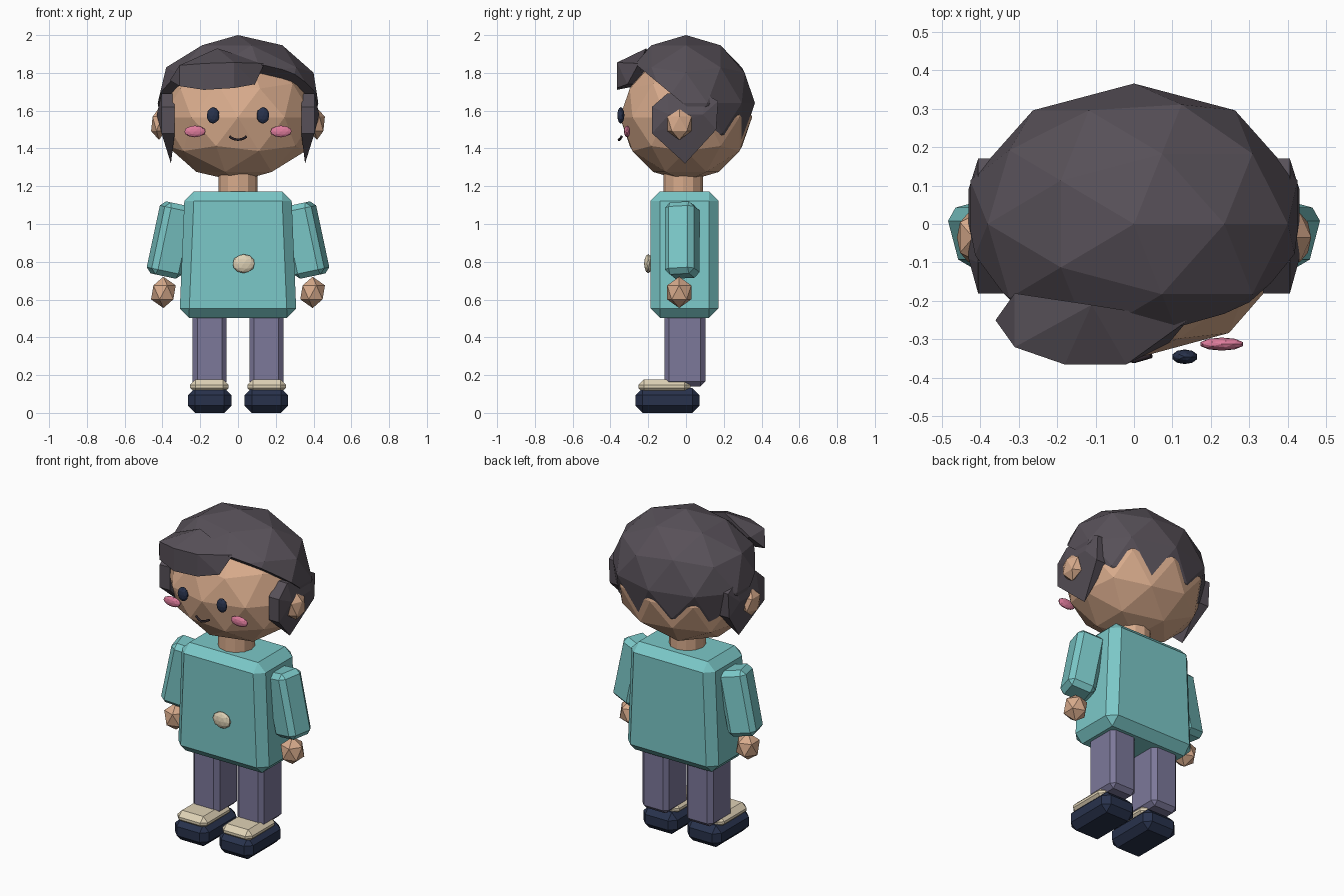
import bpy, bmesh
from math import radians
from mathutils import Matrix, Vector

cube = bpy.data.objects.get("Cube")
if cube:
    bpy.data.objects.remove(cube, do_unlink=True)


def material(name, hexa):
    def lin(c):
        return c / 12.92 if c <= 0.04045 else ((c + 0.055) / 1.055) ** 2.4
    col = [lin(int(hexa[i:i + 2], 16) / 255) for i in (0, 2, 4)] + [1]
    m = bpy.data.materials.new(name)
    m.use_nodes = True
    m.diffuse_color = col
    m.node_tree.nodes["Principled BSDF"].inputs["Base Color"].default_value = col
    return m


SKIN = material("skin", "D8AB8C")
HAIR = material("dark_hair", "575058")
SHIRT = material("teal_shirt", "7BC8C8")
TROUSERS = material("purple_trousers", "7C789A")
CREAM = material("cream", "DFD2B6")
NAVY = material("navy", "28324C")
PINK = material("blush_pink", "DE7C9C")
MOUTH = material("mouth_dark", "2A2228")


def finish(name, bm, mat):
    bmesh.ops.recalc_face_normals(bm, faces=bm.faces)
    me = bpy.data.meshes.new(name)
    bm.to_mesh(me)
    bm.free()
    me.materials.append(mat)
    ob = bpy.data.objects.new(name, me)
    bpy.context.collection.objects.link(ob)
    return ob


def ball(name, mat, loc, radii, detail=2, cut=None):
    """Faceted ellipsoid, optionally trimmed by a plane."""
    bm = bmesh.new()
    bmesh.ops.create_icosphere(bm, subdivisions=detail, radius=1)
    bmesh.ops.transform(bm, verts=bm.verts, matrix=Matrix.Translation(loc) @ Matrix.Diagonal((*radii, 1)))
    if cut:
        point, normal = cut
        geom = bm.verts[:] + bm.edges[:] + bm.faces[:]
        bmesh.ops.bisect_plane(bm, geom=geom, plane_co=point, plane_no=normal, clear_inner=True)
        bmesh.ops.holes_fill(bm, edges=[e for e in bm.edges if e.is_boundary])
    return finish(name, bm, mat)


def box(name, mat, loc, size, bevel, top=1.0, rot=None):
    """Chamfered box whose top can be narrower in x."""
    bm = bmesh.new()
    bmesh.ops.create_cube(bm, size=1)
    for v in bm.verts:
        if v.co.z > 0:
            v.co.x *= top
        v.co = Vector(a * b for a, b in zip(v.co, size))
    bmesh.ops.bevel(bm, geom=bm.edges[:], offset=bevel, segments=1, affect='EDGES')
    m = Matrix.Translation(loc)
    bmesh.ops.transform(bm, verts=bm.verts, matrix=m @ rot if rot else m)
    return finish(name, bm, mat)


def hull(name, mat, points):
    bm = bmesh.new()
    for p in points:
        bm.verts.new(p)
    res = bmesh.ops.convex_hull(bm, input=bm.verts[:])
    spare = {v for v in res["geom_interior"] + res["geom_unused"] if isinstance(v, bmesh.types.BMVert)}
    bmesh.ops.delete(bm, geom=list(spare), context='VERTS')
    return finish(name, bm, mat)


# Head, neck and hair cap
ball("head", SKIN, (0, 0, 1.565), (0.42, 0.35, 0.34))
ball("hair_cap", HAIR, (0, 0, 1.64), (0.447, 0.365, 0.36), cut=((0, 0, 1.625), (0, 0.43, 0.52)))
neck = bmesh.new()
bmesh.ops.create_cone(neck, cap_ends=True, segments=12, radius1=0.104, radius2=0.104, depth=0.15,
                      matrix=Matrix.Translation((0, -0.015, 1.2)))
finish("neck", neck, SKIN)

# Swept fringe
hull("fringe", HAIR, [
    (-0.31, -0.18, 1.84), (-0.11, -0.21, 1.93), (0.14, -0.25, 1.85),
    (-0.36, -0.25, 1.76), (-0.31, -0.32, 1.84), (-0.31, -0.32, 1.73),
    (-0.18, -0.365, 1.71), (-0.18, -0.365, 1.85), (-0.02, -0.365, 1.855),
    (-0.02, -0.365, 1.72), (0.09, -0.31, 1.74), (-0.1, -0.22, 1.74)])

# Torso and button
box("torso", SHIRT, (0, -0.008, 0.838), (0.62, 0.36, 0.67), 0.05, top=0.91)
ball("belly_button", CREAM, (0.03, -0.2, 0.79), (0.06, 0.022, 0.05))

# Mouth as a thin tube
curve = bpy.data.curves.new("mouth", 'CURVE')
curve.dimensions = '3D'
curve.bevel_depth = 0.007
curve.bevel_resolution = 1
curve.use_fill_caps = True
line = curve.splines.new('POLY')
smile = [(-0.045, 1.462), (-0.022, 1.45), (0, 1.446), (0.022, 1.45), (0.045, 1.462)]
line.points.add(len(smile) - 1)
for p, (x, z) in zip(line.points, smile):
    p.co = (x, -0.355 + abs(x) * 0.3, z, 1)
curve.materials.append(MOUTH)
bpy.context.collection.objects.link(bpy.data.objects.new("mouth", curve))

# Side lock outline (y, z), ending in a point below
LOCK = [(-0.18, 1.62), (-0.1, 1.69), (0.1, 1.69), (0.17, 1.65), (0.16, 1.5), (-0.18, 1.48)]

for side, s in (("left", 1), ("right", -1)):
    # Face details
    ball(side + "_eye", NAVY, (s * 0.132, -0.345, 1.575), (0.034, 0.019, 0.044))
    ball(side + "_cheek", PINK, (s * 0.228, -0.312, 1.49), (0.058, 0.017, 0.031))
    ball(side + "_ear", SKIN, (s * 0.418, -0.035, 1.53), (0.047, 0.075, 0.085), detail=1)
    lock = [(s * x, y, z) for y, z in LOCK for x in (0.335, 0.405)]
    lock += [(s * 0.43, y, 1.58) for y in (-0.09, 0.09)]
    hull(side + "_side_lock", HAIR, lock + [(s * 0.355, -0.005, 1.32)])

    # Arm leaning outward and turned slightly forward
    turn = Matrix.Rotation(radians(-12 * s), 4, 'Y') @ Matrix.Rotation(radians(-15 * s), 4, 'Z')
    box(side + "_arm", SHIRT, (s * 0.355, -0.02, 0.915), (0.17, 0.16, 0.39), 0.028, rot=turn)
    ball(side + "_hand", SKIN, (s * 0.395, -0.036, 0.638), (0.073, 0.075, 0.083), detail=1)

    # Leg and shoe
    box(side + "_leg", TROUSERS, (s * 0.15, -0.006, 0.34), (0.18, 0.216, 0.4), 0.025)
    box(side + "_shoe_sole", NAVY, (s * 0.15, -0.098, 0.066), (0.23, 0.34, 0.132), 0.038)
    box(side + "_shoe_upper", CREAM, (s * 0.152, -0.115, 0.14), (0.205, 0.275, 0.075), 0.03)
